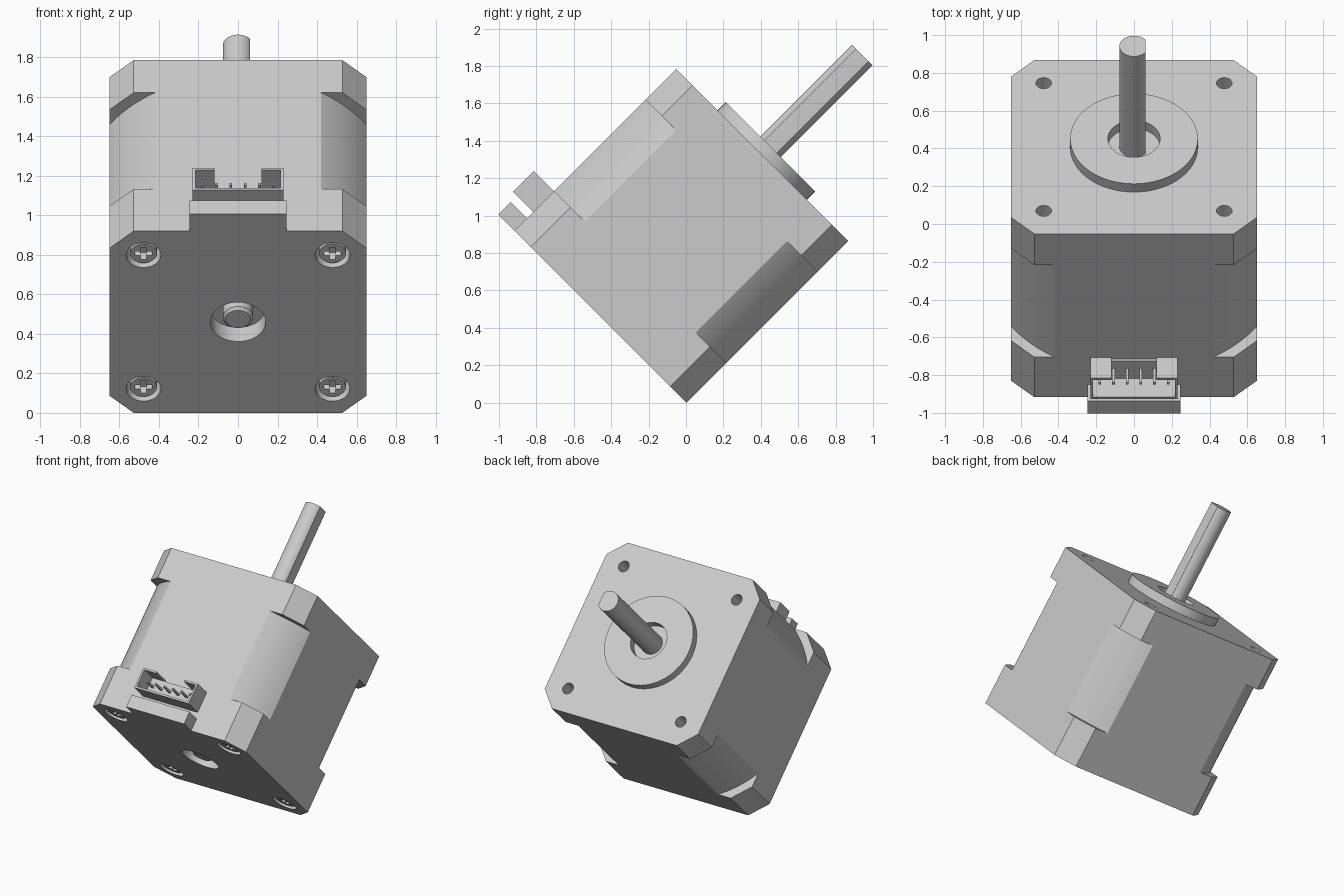
import bpy, bmesh, math
from mathutils import Matrix, Vector

if "Cube" in bpy.data.objects:
    bpy.data.objects.remove(bpy.data.objects["Cube"])

# Parts are modelled with the motor axis along local z, then tipped by 45 degrees
TILT = Matrix.Translation((0, -0.457, 0.46)) @ Matrix.Rotation(math.radians(-45), 4, 'X')
HALF, LENGTH, CHAMFER = 0.65, 1.223, 0.122
SCREW = 0.478
CORNERS = [(sx, sy) for sx in (-1, 1) for sy in (-1, 1)]

grey = bpy.data.materials.new("light grey")
grey.diffuse_color = (0.6, 0.6, 0.6, 1)
grey.use_nodes = True
grey.node_tree.nodes["Principled BSDF"].inputs["Base Color"].default_value = grey.diffuse_color


def prism(bm, pts, lo, hi, axis='z'):
    """Extrude a closed outline along z, or along y when the outline is in x and z."""
    place = (lambda p, h: (p[0], p[1], h)) if axis == 'z' else (lambda p, h: (p[0], h, p[1]))
    a = [bm.verts.new(place(p, lo)) for p in pts]
    b = [bm.verts.new(place(p, hi)) for p in pts]
    faces = [bm.faces.new(a), bm.faces.new(b)]
    for i in range(len(pts)):
        j = (i + 1) % len(pts)
        faces.append(bm.faces.new((a[i], a[j], b[j], b[i])))
    bmesh.ops.recalc_face_normals(bm, faces=faces)


def box(bm, x0, x1, y0, y1, z0, z1):
    prism(bm, [(x0, y0), (x1, y0), (x1, y1), (x0, y1)], z0, z1)


def circle(r, n=48, cx=0, cy=0):
    return [(cx + r * math.cos(math.tau * i / n), cy + r * math.sin(math.tau * i / n))
            for i in range(n)]


def lathe(bm, profile, n=64):
    """Turn a list of (radius, height) points around z."""
    rings = [[bm.verts.new((x, y, h)) for x, y in circle(r, n)] for r, h in profile]
    for p, q in zip(rings, rings[1:]):
        for i in range(n):
            j = (i + 1) % n
            bm.faces.new((p[i], p[j], q[j], q[i]))
    return rings


def finish(name, bm, cutter=None):
    """Make the object, cut it, tip it and shade it."""
    def to_object(label, source):
        mesh = bpy.data.meshes.new(label)
        source.transform(TILT)
        source.to_mesh(mesh)
        source.free()
        ob = bpy.data.objects.new(label, mesh)
        bpy.context.collection.objects.link(ob)
        return ob
    ob = to_object(name, bm)
    ob.data.materials.append(grey)
    bpy.ops.object.select_all(action='DESELECT')
    bpy.context.view_layer.objects.active = ob
    ob.select_set(True)
    if cutter:
        tool = to_object(name + "_cutter", cutter)
        tool.hide_render = True
        mod = ob.modifiers.new("cut", 'BOOLEAN')
        mod.operation, mod.solver, mod.object = 'DIFFERENCE', 'EXACT', tool
        bpy.ops.object.modifier_apply(modifier=mod.name)
        bpy.data.objects.remove(tool)
    bpy.ops.object.shade_smooth_by_angle(angle=math.radians(30))
    return ob


# Body: chamfered square block
body, cut = bmesh.new(), bmesh.new()
c = HALF - CHAMFER
prism(body, [(c, -HALF), (HALF, -c), (HALF, c), (c, HALF),
             (-c, HALF), (-HALF, c), (-HALF, -c), (-c, -HALF)], 0, LENGTH)
# Rounded corners of the middle section, screw pockets and mounting holes
for sx, sy in CORNERS:
    arc = [math.radians(31 + 28 * i / 16) for i in range(17)]
    outline = [(sx * 0.774 * math.cos(t), sy * 0.774 * math.sin(t)) for t in arc]
    prism(cut, outline + [(sx * 0.8, sy * 0.8)], 0.30, 0.99)
    prism(cut, circle(0.088, 32, sx * SCREW, sy * SCREW), -0.05, 0.10)
    prism(cut, circle(0.041, 24, sx * SCREW, sy * SCREW), LENGTH - 0.14, LENGTH + 0.05)
# Rear bearing pocket
prism(cut, circle(0.14), -0.05, 0.10)
finish("motor_body", body, cut)

# Pilot ring around the shaft
bm = bmesh.new()
lathe(bm, [(0.138, LENGTH), (0.138, 1.285), (0.338, 1.285), (0.338, LENGTH)])
bmesh.ops.recalc_face_normals(bm, faces=bm.faces)
if sum((f.normal.z for f in bm.faces)) < 0:
    bmesh.ops.reverse_faces(bm, faces=bm.faces)
finish("pilot_ring", bm)

# Output shaft with one flat on the +x side
bm = bmesh.new()
flat = math.acos(0.061 / 0.077)
steps = 40
prism(bm, [(0.077 * math.cos(t), 0.077 * math.sin(t)) for t in
           (flat + (math.tau - 2 * flat) * i / steps for i in range(steps + 1))], LENGTH, 1.978)
finish("output_shaft", bm)

# Chamfered shaft end in the rear pocket
bm = bmesh.new()
rings = lathe(bm, [(0.077, 0.10), (0.077, 0.034), (0.063, 0.02)], 40)
bm.faces.new(rings[0])
bm.faces.new(rings[-1])
bmesh.ops.recalc_face_normals(bm, faces=bm.faces)
finish("rear_shaft_end", bm)

# Rear screws with cross recesses
bm, cut = bmesh.new(), bmesh.new()
w, l = 0.014, 0.042
plus = [(w, w), (w, l), (-w, l), (-w, w), (-l, w), (-l, -w),
        (-w, -w), (-w, -l), (w, -l), (w, -w), (l, -w), (l, w)]
for sx, sy in CORNERS:
    x, y = sx * SCREW, sy * SCREW
    prism(bm, circle(0.068, 32, x, y), 0.012, 0.10)
    prism(cut, [(x + px, y + py) for px, py in plus], -0.02, 0.06)
finish("rear_screws", bm, cut)

# Tab below the connector
bm = bmesh.new()
box(bm, -0.245, 0.245, -0.773, -HALF, 0, 0.095)
finish("connector_tab", bm)

# Connector shell: thin walls, open outward, slotted on the side nearer the shaft
bm = bmesh.new()
X, Z0, Z1, T, S = 0.23, 0.141, 0.298, 0.014, 0.118
prism(bm, [(-S, Z1), (-X, Z1), (-X, Z0), (X, Z0), (X, Z1), (S, Z1),
           (S, Z1 - T), (X - T, Z1 - T), (X - T, Z0 + T), (-X + T, Z0 + T),
           (-X + T, Z1 - T), (-S, Z1 - T)], -0.804, -HALF, 'y')
box(bm, -X + T, X - T, -0.664, -HALF, Z0 + T, Z1 - T)
finish("connector_shell", bm)

# Connector pins
bm = bmesh.new()
for i in range(6):
    x = (i - 2.5) * 0.0725
    box(bm, x - 0.007, x + 0.007, -0.768, -0.66, 0.213, 0.227)
finish("connector_pins", bm)
